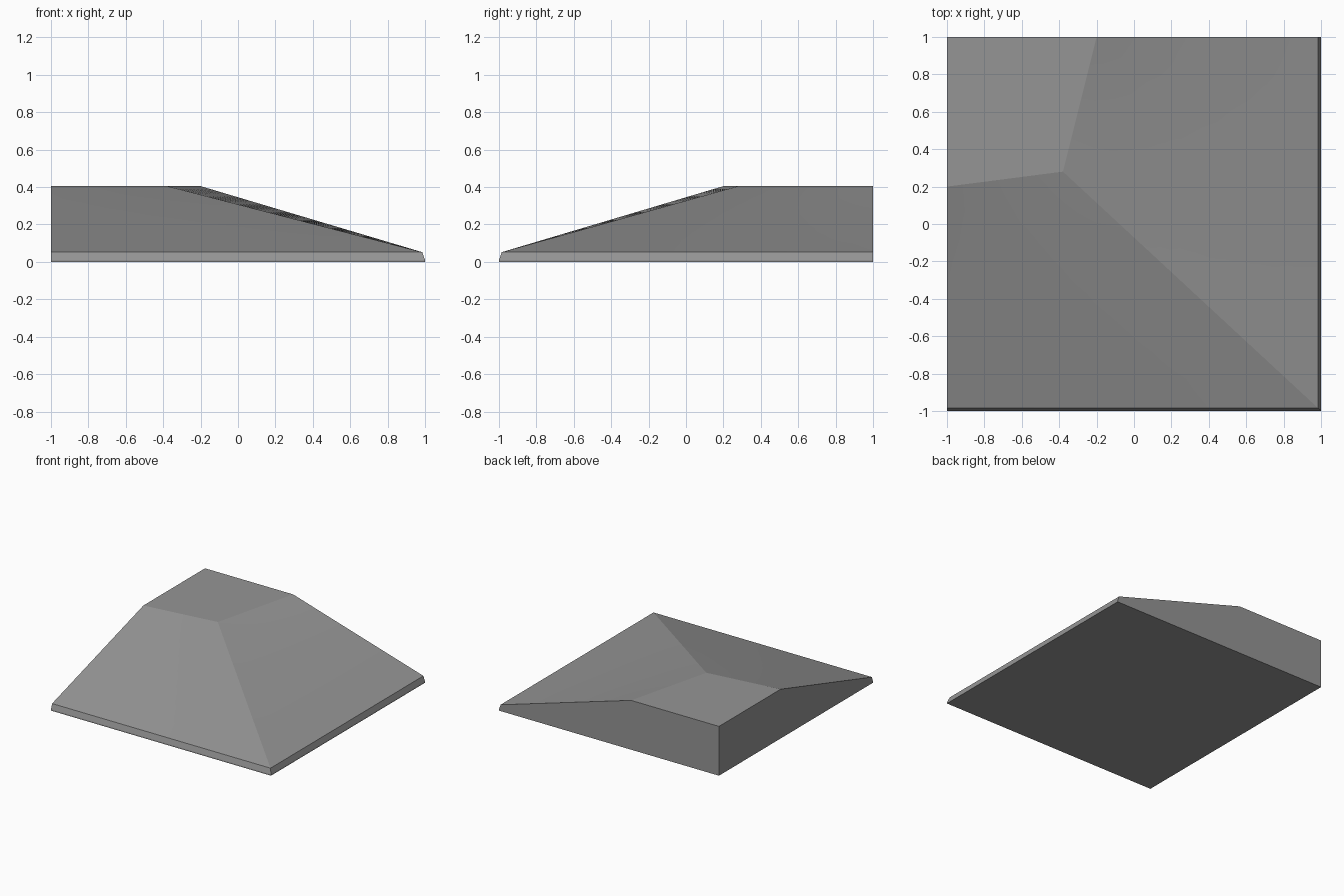
import bpy
import bmesh
import math
from mathutils import Vector

cube = bpy.data.objects.get("Cube")
if cube:
    bpy.data.objects.remove(cube, do_unlink=True)

# Key heights and offsets
TOP, LIP, BASE, INSET = 0.405, 0.052, 0.01, 0.985

grey = bpy.data.materials.new("neutral_grey")
grey.use_nodes = True
colour = (0.3, 0.3, 0.3, 1)
grey.diffuse_color = colour
grey.node_tree.nodes["Principled BSDF"].inputs["Base Color"].default_value = colour

bm = bmesh.new()


def patch(a, b, c, d, steps):
    """Ruled surface between the edges a-b and d-c."""
    a, b, c, d = map(Vector, (a, b, c, d))
    rows = []
    for i in range(steps + 1):
        start, end = a.lerp(d, i / steps), b.lerp(c, i / steps)
        rows.append([bm.verts.new(start.lerp(end, j / steps)) for j in range(steps + 1)])
    for low, high in zip(rows, rows[1:]):
        for j in range(steps):
            bm.faces.new((low[j], low[j + 1], high[j + 1], high[j]))


def cap(axis, value):
    """Flat convex face through every vertex lying on an outer plane."""
    ring = [v for v in bm.verts if abs(v.co[axis] - value) < 1e-5]
    u, w = [k for k in range(3) if k != axis]
    mid = sum((v.co for v in ring), Vector()) / len(ring)
    ring.sort(key=lambda v: math.atan2(v.co[w] - mid[w], v.co[u] - mid[u]))
    bm.faces.new(ring)


# Raised plateau in the back corner
peak = (-0.38, 0.28, TOP)
front_crest, side_crest, corner = (-1, 0.2, TOP), (-0.2, 1, TOP), (-1, 1, TOP)
patch(front_crest, peak, side_crest, corner, 1)

# Gently twisted slopes falling to the front and to the left
front_lip, tip, side_lip = (-1, -INSET, LIP), (INSET, -INSET, LIP), (INSET, 1, LIP)
patch(front_lip, tip, peak, front_crest, 8)
patch(tip, side_lip, side_crest, peak, 8)

# Bevelled rim standing on a thin vertical base
for z0, r0, z1, r1 in ((0, 1, BASE, 1), (BASE, 1, LIP, INSET)):
    patch((-1, -r0, z0), (r0, -r0, z0), (r1, -r1, z1), (-1, -r1, z1), 8)
    patch((r0, -r0, z0), (r0, 1, z0), (r1, 1, z1), (r1, -r1, z1), 8)

# Back corner, then the two upright walls and the underside
bm.verts.new((-1, 1, 0))
bmesh.ops.remove_doubles(bm, verts=bm.verts[:], dist=1e-5)
cap(0, -1)
cap(1, 1)
cap(2, 0)
bmesh.ops.recalc_face_normals(bm, faces=bm.faces[:])

mesh = bpy.data.meshes.new("sloped_corner_block")
bm.to_mesh(mesh)
bm.free()
mesh.materials.append(grey)
block = bpy.data.objects.new("sloped_corner_block", mesh)
bpy.context.collection.objects.link(block)

# Smooth the slopes while keeping the ridges crisp
bpy.ops.object.select_all(action='DESELECT')
block.select_set(True)
bpy.context.view_layer.objects.active = block
bpy.ops.object.shade_smooth_by_angle(angle=math.radians(5))
